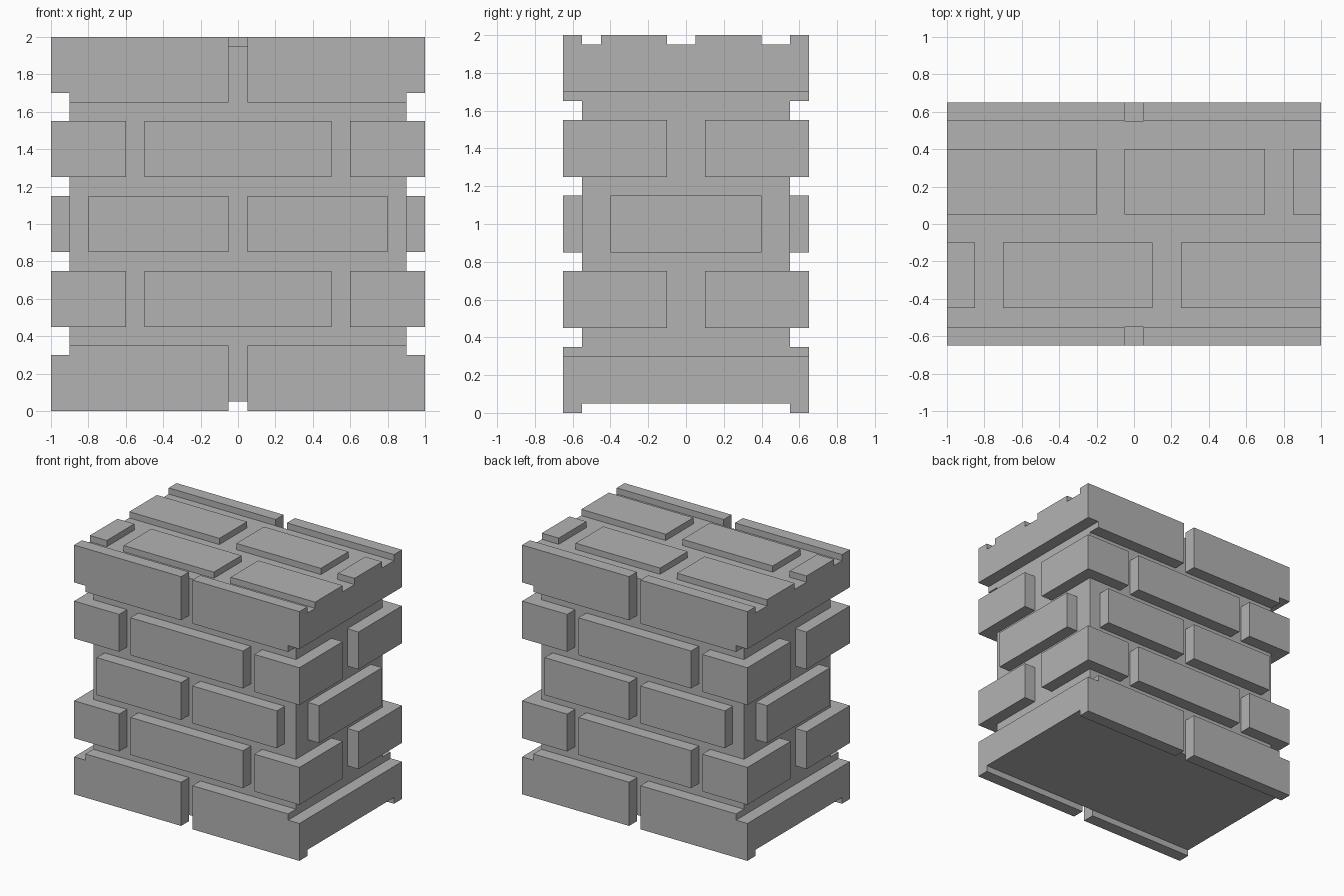
import bpy
from mathutils import Vector

default = bpy.data.objects.get("Cube")
if default:
    bpy.data.objects.remove(default, do_unlink=True)

stone = bpy.data.materials.new("grey_stone")
stone.use_nodes = True
GREY = (0.45, 0.45, 0.45, 1)
stone.diffuse_color = GREY
stone.node_tree.nodes["Principled BSDF"].inputs["Base Color"].default_value = GREY

# Overall half sizes, mortar depth and mortar core
HX, HY, TOP = 1.0, 0.65, 2.0
DEPTH, LIP = 0.1, 0.05
CX, CY = HX - DEPTH, HY - DEPTH


def prism(name, outline, axis, lo, hi):
    """Extrude a 2D outline along an axis (the outline uses the other two)."""
    def point(p, h):
        c = list(p)
        c.insert(axis, h)
        return Vector(c)
    n = len(outline)
    verts = [point(p, lo) for p in outline] + [point(p, hi) for p in outline]
    faces = [list(range(n)), list(range(n, 2 * n))]
    faces += [[i, (i + 1) % n, (i + 1) % n + n, i + n] for i in range(n)]
    mesh = bpy.data.meshes.new(name)
    mesh.from_pydata(verts, [], faces)
    mesh.materials.append(stone)
    obj = bpy.data.objects.new(name, mesh)
    bpy.context.collection.objects.link(obj)
    # Make all normals point outwards
    import bmesh
    bm = bmesh.new()
    bm.from_mesh(mesh)
    bmesh.ops.recalc_face_normals(bm, faces=bm.faces)
    bm.to_mesh(mesh)
    bm.free()
    return obj


def box(name, x, y, z):
    x, y = sorted(x), sorted(y)
    return prism(name, [(x[0], y[0]), (x[1], y[0]), (x[1], y[1]), (x[0], y[1])], 2, *z)


SIDES = ((-1, "right"), (1, "left"))
ENDS = ((-1, "front"), (1, "back"))

# Mortar core
box("mortar_core", (-CX, CX), (-CY, CY), (LIP, TOP - LIP))

# Corner courses: L-shaped corner bricks and one long brick per face
for course, z in (("lower", (0.45, 0.75)), ("upper", (1.25, 1.55))):
    for sy, end in ENDS:
        box(f"{course}_{end}_long_brick", (-0.5, 0.5), (sy * CY, sy * HY), z)
        for sx, side in SIDES:
            ell = [(0.6, HY), (HX, HY), (HX, 0.1), (CX, 0.1), (CX, CY), (0.6, CY)]
            prism(f"{course}_{end}_{side}_corner_brick",
                  [(sx * x, sy * y) for x, y in ell], 2, *z)

# Middle course: paired bricks front and back, one brick on each side
z = (0.85, 1.15)
for sx, side in SIDES:
    box(f"middle_{side}_side_brick", (sx * CX, sx * HX), (-0.4, 0.4), z)
    for sy, end in ENDS:
        box(f"middle_{end}_{side}_brick", (sx * 0.05, sx * 0.8), (sy * CY, sy * HY), z)

# Base and cap courses: notched face bricks joined by side slabs
for course, flip in (("base", False), ("cap", True)):
    def level(h):
        return TOP - h if flip else h
    for sx, side in SIDES:
        box(f"{course}_{side}_side_slab", (sx * CX, sx * HX), (-CY, CY),
            sorted((level(LIP), level(0.3))))
        notched = [(0.05, 0), (HX, 0), (HX, 0.3), (CX, 0.3), (CX, 0.35), (0.05, 0.35)]
        for sy, end in ENDS:
            prism(f"{course}_{end}_{side}_brick",
                  [(sx * x, level(h)) for x, h in notched], 1,
                  *sorted((sy * CY, sy * HY)))

# Raised paving bricks on the top
PAVING = {
    "back": ((0.05, 0.4), [(-HX, -0.2), (-0.05, 0.7), (0.85, HX)]),
    "front": ((-0.45, -0.1), [(-HX, -0.85), (-0.7, 0.1), (0.25, HX)]),
}
for row, (y, spans) in PAVING.items():
    for x, place in zip(spans, ("right", "centre", "left")):
        box(f"top_{row}_{place}_brick", x, y, (TOP - LIP, TOP))
